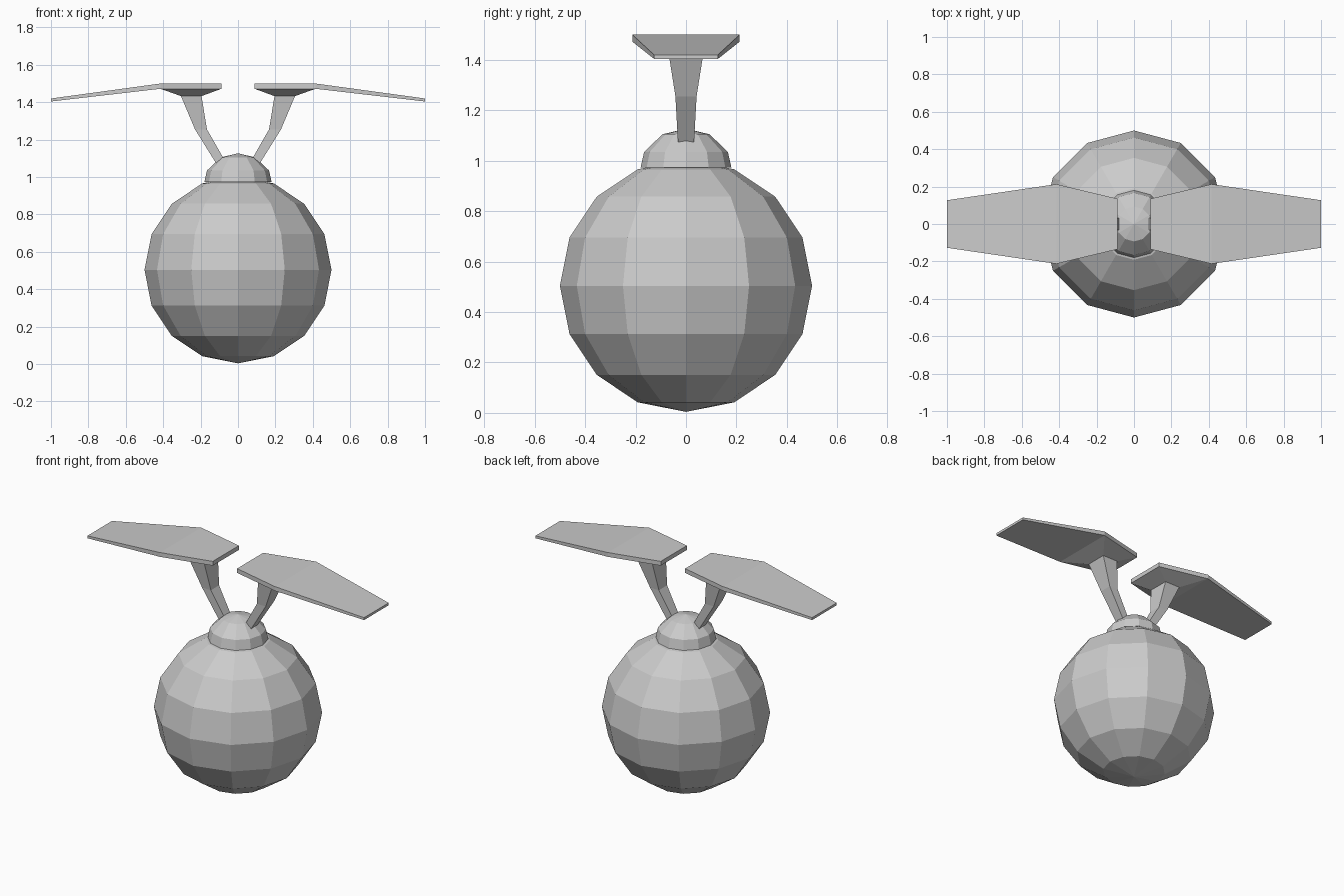
import bpy, bmesh
from math import sin, cos, pi

if "Cube" in bpy.data.objects:
    bpy.data.objects.remove(bpy.data.objects["Cube"])


def finish(name, bm):
    bmesh.ops.recalc_face_normals(bm, faces=bm.faces)
    mesh = bpy.data.meshes.new(name)
    bm.to_mesh(mesh)
    bm.free()
    obj = bpy.data.objects.new(name, mesh)
    bpy.context.collection.objects.link(obj)
    return obj


def bridge(bm, a, b, skip=()):
    n = len(a)
    for i in range(n):
        if i not in skip:
            j = (i + 1) % n
            bm.faces.new((a[i], a[j], b[j], b[i]))


# Round body
bpy.ops.mesh.primitive_uv_sphere_add(segments=12, ring_count=8, radius=0.5,
                                     location=(0, 0, 0.504))
bpy.context.object.name = "body"

# Domed cap on top of the body
bm = bmesh.new()
rings = [[bm.verts.new((r * cos(i * pi / 6), r * sin(i * pi / 6), z)) for i in range(12)]
         for r, z in [(0.18, 0.973), (0.166, 1.035), (0.093, 1.105)]]
for a, b in zip(rings, rings[1:]):
    bridge(bm, a, b)
tip = bm.verts.new((0, 0, 1.127))
for i in range(12):
    bm.faces.new((rings[-1][i], rings[-1][(i + 1) % 12], tip))
bm.faces.new(rings[0])
finish("cap", bm)

# Bent stalk flaring into a drooping blade; each section is
# inner (x, half width, z) then outer (x, half width, z)
sections = [
    ((0.08, 0.032, 1.105), (0.118, 0.032, 1.075)),
    ((0.166, 0.042, 1.255), (0.23, 0.042, 1.255)),
    ((0.195, 0.07, 1.433), (0.305, 0.07, 1.433)),
    ((0.088, 0.135, 1.472), (0.415, 0.213, 1.472)),
    ((0.088, 0.135, 1.5), (0.415, 0.213, 1.5)),
]
bm = bmesh.new()
rings = []
for (xi, wi, zi), (xo, wo, zo) in sections:
    rings.append([bm.verts.new(p) for p in
                  ((xi, -wi, zi), (xi, wi, zi), (xo, wo, zo), (xo, -wo, zo))])
bm.faces.new(rings[0])
bm.faces.new(rings[-1])
for k, (a, b) in enumerate(zip(rings, rings[1:])):
    bridge(bm, a, b, skip=(2,) if k == 3 else ())
# Outer half of the blade
low, high = rings[3], rings[4]
root = [low[2], low[3], high[3], high[2]]
end = [bm.verts.new(p) for p in ((1, 0.127, 1.404), (1, -0.127, 1.404),
                                 (1, -0.127, 1.42), (1, 0.127, 1.42))]
bridge(bm, root, end)
bm.faces.new(end)
blades = finish("blades_and_stalks", bm)
blades.modifiers.new("mirror", 'MIRROR').use_axis[0] = True
